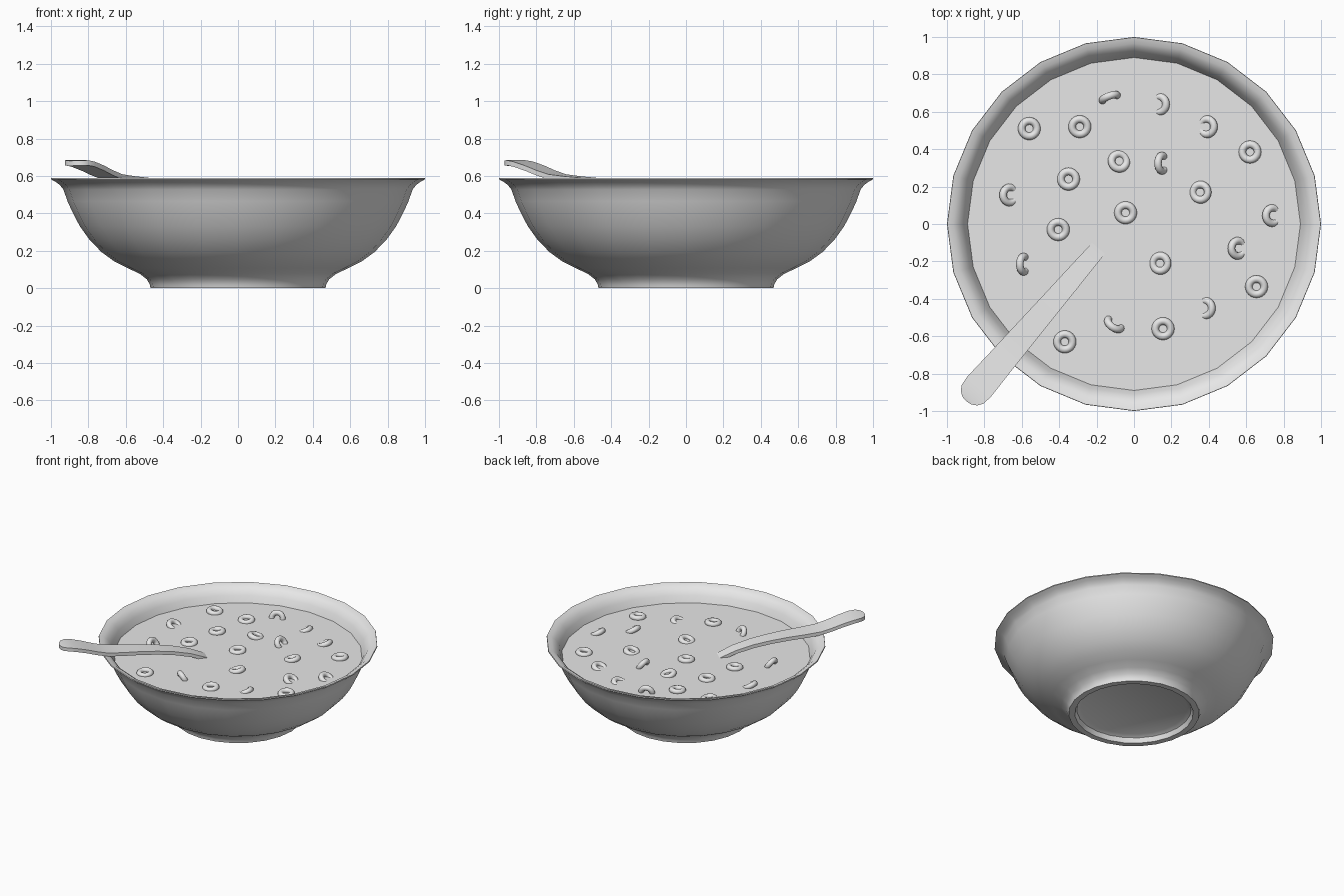
import bpy, bmesh, math
from mathutils import Vector, Matrix

cube = bpy.data.objects.get("Cube")
if cube:
    bpy.data.objects.remove(cube, do_unlink=True)

grey = bpy.data.materials.new("plain light grey")
grey.use_nodes = True
grey.diffuse_color = (0.8, 0.8, 0.8, 1)
grey.node_tree.nodes["Principled BSDF"].inputs["Base Color"].default_value = (0.8, 0.8, 0.8, 1)

MILK_Z = 0.475


def finish(obj, angle=35):
    obj.data.materials.clear()
    obj.data.materials.append(grey)
    bpy.ops.object.select_all(action='DESELECT')
    obj.select_set(True)
    bpy.context.view_layer.objects.active = obj
    bpy.ops.object.shade_smooth_by_angle(angle=math.radians(angle))
    return obj


def from_bmesh(name, bm, angle=35):
    bmesh.ops.recalc_face_normals(bm, faces=bm.faces)
    mesh = bpy.data.meshes.new(name)
    bm.to_mesh(mesh)
    bm.free()
    obj = bpy.data.objects.new(name, mesh)
    bpy.context.collection.objects.link(obj)
    return finish(obj, angle)


# Bowl: recessed foot, curved outside, flared rim, inside wall
profile = [(0, .05), (.38, .05), (.41, .035), (.424, 0), (.468, 0), (.472, .02),
           (.488, .048), (.527, .078), (.59, .107), (.66, .142), (.73, .193),
           (.795, .26), (.845, .33), (.882, .4), (.912, .465), (.933, .527),
           (.953, .552), (.976, .569), (1, .582), (.998, .59), (.965, .582),
           (.935, .56), (.91, .525), (.89, MILK_Z), (.85, .39), (.78, .28),
           (.69, .2), (.58, .14), (.4, .1), (0, .09)]
bm = bmesh.new()
verts = [bm.verts.new((0, r, z)) for r, z in profile]
edges = [bm.edges.new(pair) for pair in zip(verts, verts[1:])]
bmesh.ops.spin(bm, geom=verts + edges, cent=(0, 0, 0), axis=(0, 0, 1),
               angle=math.tau, steps=24)
bmesh.ops.remove_doubles(bm, verts=bm.verts, dist=0.0005)
from_bmesh("bowl", bm)

# Milk surface
bm = bmesh.new()
bmesh.ops.create_circle(bm, cap_ends=True, segments=24, radius=0.891,
                        matrix=Matrix.Translation((0, 0, MILK_Z)))
milk = from_bmesh("milk", bm)
if milk.data.polygons[0].normal.z < 0:
    milk.data.flip_normals()

# Spoon: stations of (distance along, height of top, half width, dish depth)
stations = [(-.57, .27, .02, 0), (-.55, .262, .06, .01), (-.48, .25, .11, .04),
            (-.38, .25, .13, .055), (-.27, .27, .11, .04), (-.18, .335, .06, .01),
            (-.1, .41, .042, 0), (0, .475, .045, 0), (.12, .523, .05, 0),
            (.25, .556, .055, 0), (.37, .575, .059, 0), (.5, .589, .064, 0),
            (.63, .598, .069, 0), (.74, .609, .073, 0), (.82, .63, .076, 0),
            (.9, .656, .08, 0), (.98, .677, .083, 0), (1.03, .684, .077, 0),
            (1.06, .683, .058, 0), (1.077, .682, .03, 0), (1.08, .681, .008, 0)]
along = Vector((-.653, -.757, 0))
across = Vector((.757, -.653, 0))
start = Vector((-.19, -.13, 0))
bm = bmesh.new()
rows = []
for s, z, half, dish in stations:
    top, under = [], []
    for t in (-1, -.5, 0, .5, 1):
        p = start + along * s + across * (half * t)
        p.z = z - dish * (1 - t * t)
        top.append(bm.verts.new(p))
        under.append(bm.verts.new(p - Vector((0, 0, .027))))
    rows.append(top + under[::-1])
for a, b in zip(rows, rows[1:]):
    n = len(a)
    for i in range(n):
        j = (i + 1) % n
        bm.faces.new((a[i], a[j], b[j], b[i]))
bm.faces.new(rows[0])
bm.faces.new(rows[-1])
from_bmesh("spoon", bm)

# Cereal rings: x, y, direction of the raised side, tilt, height above the milk
rings = [
    (-.56, .51, 180, 6, .004), (-.29, .52, 90, 6, .003), (-.35, .24, 0, 5, .003),
    (-.045, .06, 90, 5, .003), (-.405, -.03, 90, 5, .003), (.62, .385, 0, 5, .003),
    (.655, -.335, 90, 6, .003), (.155, -.56, 90, 5, .003), (-.37, -.63, 90, 5, .003),
    (-.08, .335, 225, 17, 0), (.355, .17, 0, 15, 0), (.14, -.21, 0, 15, 0),
    (.39, .52, 0, 24, -.004), (-.665, .155, 180, 32, -.003), (.555, -.13, 180, 34, 0),
    (.74, .045, 180, 32, -.004), (.135, .64, 0, 28, -.013), (.38, -.45, 0, 28, -.013),
    (-.59, -.215, 180, 60, .004), (.15, .325, 180, 58, .006),
    (-.13, .675, 110, 76, .0), (-.105, -.535, 235, 62, -.002),
]
for i, (x, y, heading, tilt, lift) in enumerate(rings):
    bpy.ops.mesh.primitive_torus_add(
        major_segments=24, minor_segments=12, major_radius=.041, minor_radius=.02,
        location=(x, y, MILK_Z + lift),
        rotation=(0, -math.radians(tilt), math.radians(heading)))
    ring = bpy.context.object
    ring.name = f"cereal_ring_{i + 1}"
    finish(ring, 60)
